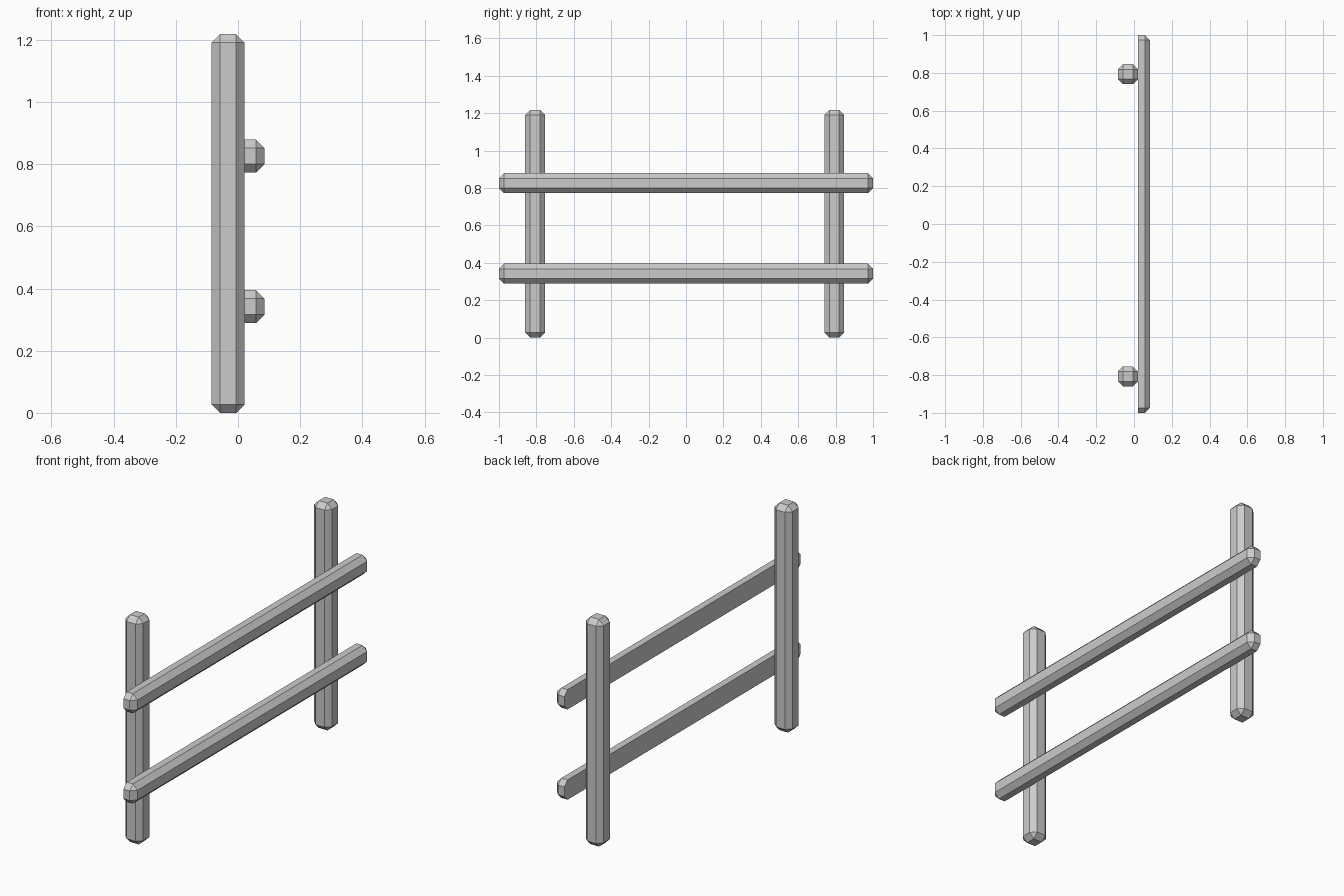
import bpy
import bmesh
from mathutils import Matrix, Vector

if "Cube" in bpy.data.objects:
    bpy.data.objects.remove(bpy.data.objects["Cube"])

CHAMFER = 0.027
THICK = 0.106
JOINT_X = 0.021  # plane where the rails meet the posts


def chamfered_beam(name, low, high, cut_x=None):
    """Box with every edge chamfered; optionally sawn flat at x = cut_x."""
    low, high = Vector(low), Vector(high)
    bm = bmesh.new()
    matrix = Matrix.Translation((low + high) / 2) @ Matrix.Diagonal((*(high - low), 1))
    bmesh.ops.create_cube(bm, size=1, matrix=matrix)
    bmesh.ops.bevel(bm, geom=bm.edges[:], offset=CHAMFER, segments=1,
                    profile=0.5, affect='EDGES')
    if cut_x is not None:
        cut = bmesh.ops.bisect_plane(bm, geom=bm.verts[:] + bm.edges[:] + bm.faces[:],
                                     plane_co=(cut_x, 0, 0), plane_no=(1, 0, 0),
                                     clear_inner=True)
        rim = [e for e in cut["geom_cut"] if isinstance(e, bmesh.types.BMEdge)]
        bmesh.ops.contextual_create(bm, geom=rim)
    bmesh.ops.recalc_face_normals(bm, faces=bm.faces[:])
    mesh = bpy.data.meshes.new(name)
    bm.to_mesh(mesh)
    bm.free()
    obj = bpy.data.objects.new(name, mesh)
    bpy.context.collection.objects.link(obj)
    return obj


# Upright posts
for name, y in (("front_post", -0.807), ("back_post", 0.793)):
    chamfered_beam(name, (JOINT_X - THICK, y - THICK / 2, 0),
                   (JOINT_X, y + THICK / 2, 1.218))

# Horizontal rails, sawn flat where they sit against the posts
for name, z in (("lower_rail", 0.342), ("upper_rail", 0.826)):
    chamfered_beam(name, (0.085 - THICK - 0.01, -1, z - THICK / 2),
                   (0.085, 1, z + THICK / 2), cut_x=JOINT_X)
